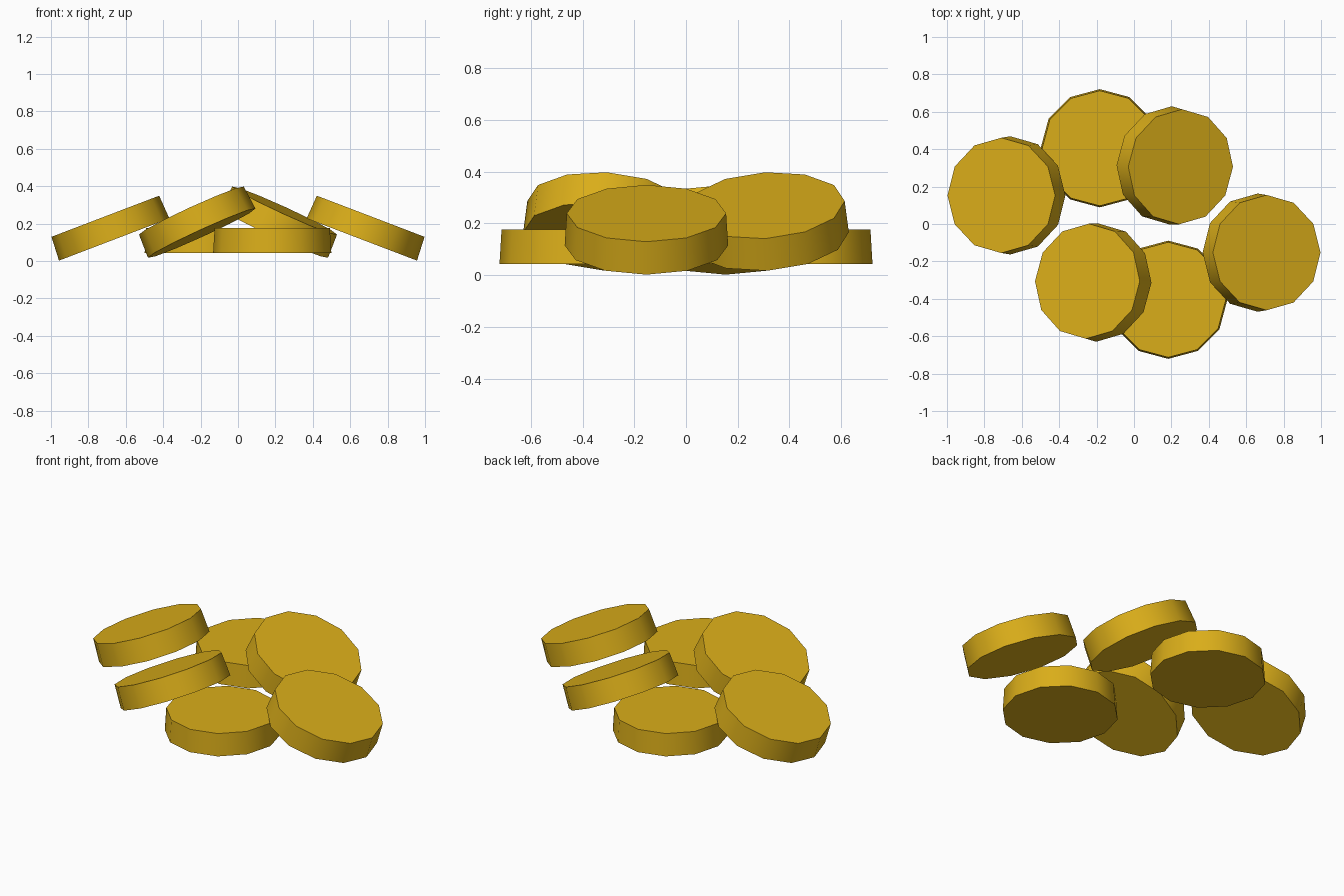
import bpy, bmesh, math
from mathutils import Matrix, Vector

if "Cube" in bpy.data.objects:
    bpy.data.objects.remove(bpy.data.objects["Cube"])

SIDES, R_BOTTOM, R_TOP, THICK = 12, 0.316, 0.308, 0.133

gold = bpy.data.materials.new("gold")
gold.diffuse_color = (0.70, 0.42, 0.01, 1)
gold.use_nodes = True
gold.node_tree.nodes["Principled BSDF"].inputs["Base Color"].default_value = gold.diffuse_color


def coin(name, base, tilt_x, tilt_y, turn):
    """Slightly tapered disc; base is the centre of its underside."""
    bm = bmesh.new()
    bmesh.ops.create_cone(bm, cap_ends=True, segments=SIDES, radius1=R_BOTTOM,
                          radius2=R_TOP, depth=THICK,
                          matrix=Matrix.Translation((0, 0, THICK / 2)))
    mesh = bpy.data.meshes.new(name)
    bm.to_mesh(mesh)
    bm.free()
    mesh.materials.append(gold)
    ob = bpy.data.objects.new(name, mesh)
    bpy.context.collection.objects.link(ob)
    ob.matrix_world = (Matrix.Rotation(turn, 4, 'Z')
                       @ Matrix.Translation(Vector(base))
                       @ Matrix.Rotation(math.radians(tilt_y), 4, 'Y')
                       @ Matrix.Rotation(math.radians(tilt_x), 4, 'X'))
    # smooth rim, sharp faces
    bpy.ops.object.select_all(action='DESELECT')
    ob.select_set(True)
    bpy.context.view_layer.objects.active = ob
    bpy.ops.object.shade_smooth_by_angle(angle=math.radians(40))


# three coins, repeated half a turn around the centre
for side, turn in (("a", 0), ("b", math.pi)):
    coin("flat_coin_" + side, (-0.183, 0.405, 0.043), 0, 0, turn)
    coin("outer_leaning_coin_" + side, (0.662, -0.153, 0.115), 0, 20.9, turn)
    coin("inner_leaning_coin_" + side, (0.194, 0.314, 0.149), 3.5, 24.6, turn)
